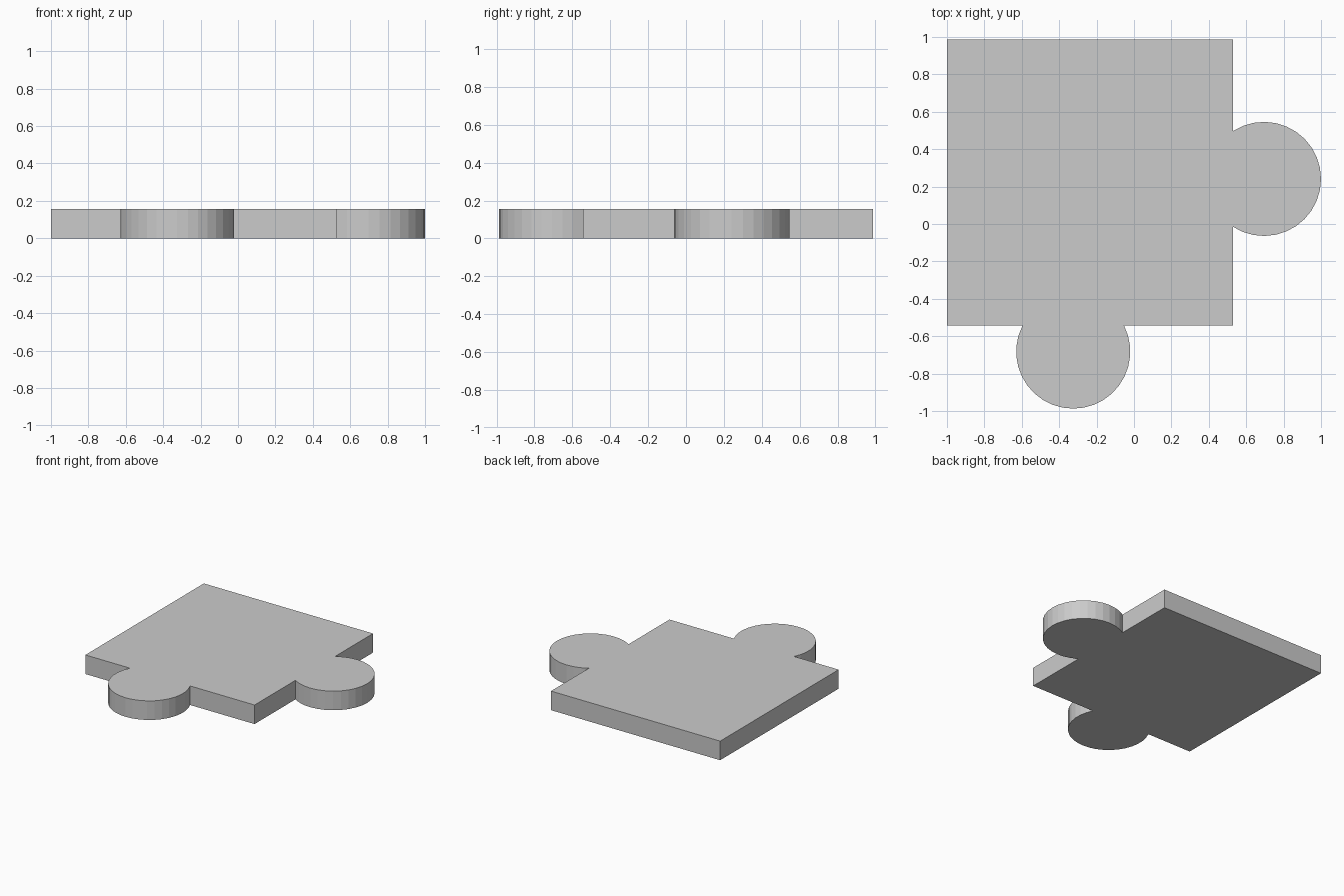
import bpy, bmesh, math

if "Cube" in bpy.data.objects:
    bpy.data.objects.remove(bpy.data.objects["Cube"])

HEIGHT = 0.156
LEFT, RIGHT, FRONT, BACK = -1.0, 0.53, -0.543, 0.987
RADIUS = 0.305


def tab_arc(cx, cy, direction, offset, steps=22):
    """Round tab outline, counter-clockwise, starting and ending on the body edge."""
    half = math.pi - math.acos(offset / RADIUS)
    return [(cx + RADIUS * math.cos(direction + half * (2 * i / steps - 1)),
             cy + RADIUS * math.sin(direction + half * (2 * i / steps - 1)))
            for i in range(steps + 1)]


# Outline: square body with a round tab on the front and right edges
front_y = -0.987 + RADIUS
right_x = 1.0 - RADIUS
outline = [(LEFT, FRONT)]
outline += tab_arc(-0.325, front_y, -math.pi / 2, FRONT - front_y)
outline += [(RIGHT, FRONT)]
outline += tab_arc(right_x, 0.241, 0.0, right_x - RIGHT)
outline += [(RIGHT, BACK), (LEFT, BACK)]

# Extrude the outline into a flat tile
bm = bmesh.new()
base = bm.faces.new([bm.verts.new((x, y, 0)) for x, y in outline])
top = bmesh.ops.extrude_face_region(bm, geom=[base], use_keep_orig=True)
verts = [g for g in top["geom"] if isinstance(g, bmesh.types.BMVert)]
bmesh.ops.translate(bm, verts=verts, vec=(0, 0, HEIGHT))
bmesh.ops.recalc_face_normals(bm, faces=bm.faces)

mesh = bpy.data.meshes.new("puzzle_piece")
bm.to_mesh(mesh)
bm.free()
piece = bpy.data.objects.new("puzzle_piece", mesh)
bpy.context.collection.objects.link(piece)
